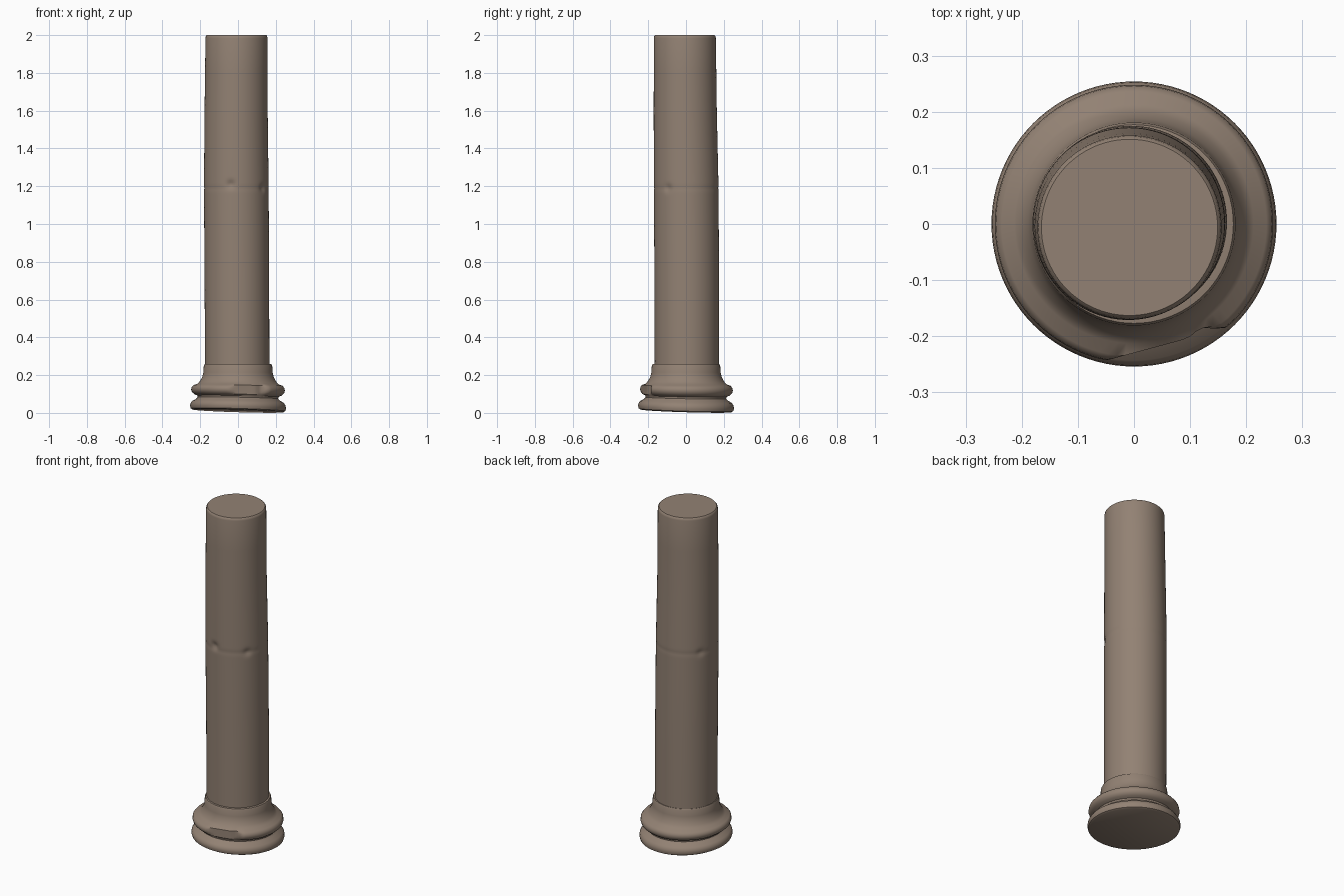
import bpy, bmesh, math

if "Cube" in bpy.data.objects:
    bpy.data.objects.remove(bpy.data.objects["Cube"])

SEG = 96

# One flat stone colour
stone = bpy.data.materials.new("brown_stone")
stone.diffuse_color = (0.29, 0.222, 0.173, 1)
stone.use_nodes = True
stone.node_tree.nodes["Principled BSDF"].inputs["Base Color"].default_value = stone.diffuse_color


def lathe(name, rings, warp):
    """Capped lathe; each ring is (radius, z, centre x, centre y)."""
    bm = bmesh.new()
    loops = []
    for r, z, cx, cy in rings:
        loop = []
        for i in range(SEG):
            a = 2 * math.pi * i / SEG
            loop.append(bm.verts.new(warp(r, a, z, cx, cy)))
        loops.append(loop)
    for lo, hi in zip(loops, loops[1:]):
        for i in range(SEG):
            j = (i + 1) % SEG
            bm.faces.new((lo[i], lo[j], hi[j], hi[i]))
    bm.faces.new(loops[0][::-1])
    bm.faces.new(loops[-1])
    me = bpy.data.meshes.new(name)
    bm.to_mesh(me)
    bm.free()
    me.materials.append(stone)
    ob = bpy.data.objects.new(name, me)
    bpy.context.collection.objects.link(ob)
    bpy.ops.object.select_all(action='DESELECT')
    ob.select_set(True)
    bpy.context.view_layer.objects.active = ob
    bpy.ops.object.shade_smooth_by_angle(angle=math.radians(40))
    return ob


def base_warp(r, a, z, cx, cy):
    # worn flat on the front of the upper ring, with a small chip
    if 0.085 < z < 0.15:
        facing = math.cos(a - math.radians(-75))
        if facing > 0:
            r = min(r, 0.222 / facing)
        chip = math.exp(-((a - math.radians(303)) / 0.09) ** 2)
        r -= 0.012 * chip
    x, y = cx + r * math.cos(a), cy + r * math.sin(a)
    # foot leans slightly down towards the back right
    fade = max(0, 1 - z / 0.2)
    return x, y, z + fade * (0.0107 - 0.03 * (x + y))


def shaft_warp(r, a, z, cx, cy):
    # worn crease around the middle with deeper dents
    crease = math.exp(-((z - 1.19) / 0.012) ** 2)
    r -= 0.0015 * crease
    for deg, h, depth in ((260, 1.21, 0.012), (325, 1.19, 0.008), (150, 1.19, 0.006)):
        da = (a - math.radians(deg)) / 0.12
        r -= depth * math.exp(-da * da - ((z - h) / 0.02) ** 2)
    return cx + r * math.cos(a), cy + r * math.sin(a), z


# Moulded base: foot ring, groove, upper ring, flare and collar
profile = [(0.24, 0.0), (0.25, 0.006), (0.254, 0.02), (0.252, 0.035), (0.243, 0.05),
           (0.222, 0.062), (0.213, 0.072), (0.215, 0.082), (0.232, 0.09),
           (0.244, 0.102), (0.248, 0.116), (0.246, 0.13), (0.236, 0.142),
           (0.213, 0.151), (0.2, 0.168), (0.189, 0.19), (0.183, 0.215),
           (0.181, 0.25), (0.177, 0.258), (0.16, 0.26)]
lathe("moulded_base", [(r, z, 0, 0) for r, z in profile], base_warp)

# Shaft: radius and centre drift between a few key heights
keys = [(0.24, 0.170, -0.004, 0.004), (0.7, 0.171, -0.006, 0.004),
        (1.2, 0.171, -0.009, 0.001), (1.6, 0.167, -0.010, -0.004),
        (1.985, 0.164, -0.008, -0.006)]


def shaft_ring(z):
    for k0, k1 in zip(keys, keys[1:]):
        if z <= k1[0] + 1e-6:
            t = (z - k0[0]) / (k1[0] - k0[0])
            r, cx, cy = (p + (q - p) * t for p, q in zip(k0[1:], k1[1:]))
            return r, z, cx, cy


heights = [0.24, 0.45, 0.7, 0.95, 1.1] + [1.13 + 0.01 * i for i in range(14)] + [1.4, 1.6, 1.8, 1.985]
rings = [shaft_ring(z) for z in heights]
rings += [(0.162, 1.995, -0.008, -0.006), (0.157, 2.0, -0.008, -0.006)]
lathe("shaft", rings, shaft_warp)
